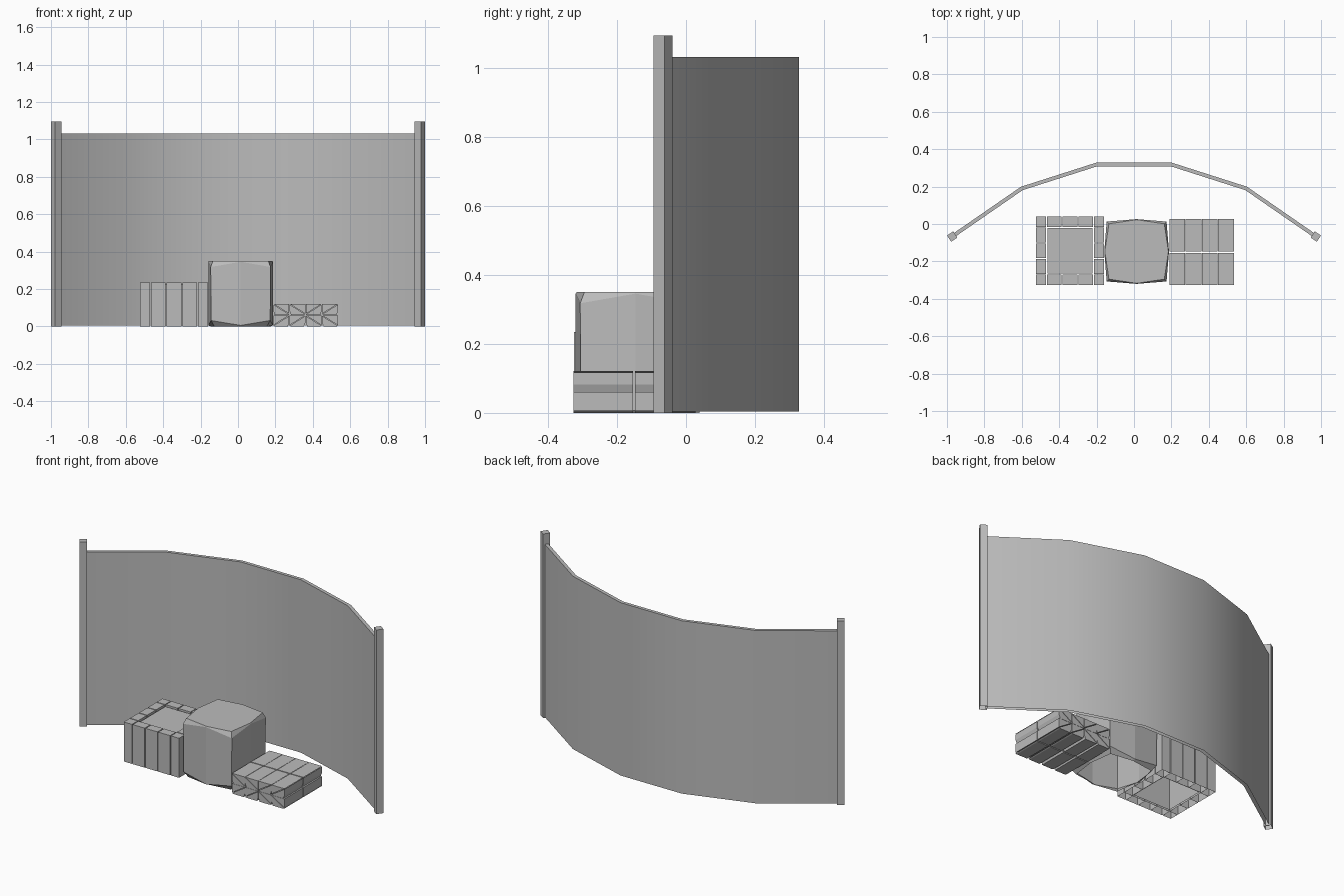
import bpy, bmesh, math
from mathutils import Vector

if "Cube" in bpy.data.objects:
    bpy.data.objects.remove(bpy.data.objects["Cube"])

grey = bpy.data.materials.new("mid_grey")
grey.diffuse_color = (.5, .5, .5, 1)
grey.use_nodes = True
grey.node_tree.nodes["Principled BSDF"].inputs["Base Color"].default_value = grey.diffuse_color


def make(name, bm, smooth=False):
    bmesh.ops.recalc_face_normals(bm, faces=bm.faces)
    me = bpy.data.meshes.new(name)
    bm.to_mesh(me)
    bm.free()
    me.materials.append(grey)
    ob = bpy.data.objects.new(name, me)
    bpy.context.collection.objects.link(ob)
    if smooth:
        bpy.context.view_layer.objects.active = ob
        ob.select_set(True)
        bpy.ops.object.shade_smooth_by_angle(angle=math.radians(30))
        ob.select_set(False)
    return ob


def prism(bm, pts, vec, open_start=False):
    """Extrude a closed 3D polygon along vec."""
    a = [bm.verts.new(p) for p in pts]
    b = [bm.verts.new(Vector(p) + Vector(vec)) for p in pts]
    n = len(a)
    if not open_start:
        bm.faces.new(a)
    bm.faces.new(b)
    for i in range(n):
        j = (i + 1) % n
        bm.faces.new((a[i], a[j], b[j], b[i]))


def box(bm, x0, x1, y0, y1, z0, z1):
    """Box left open underneath."""
    prism(bm, [(x0, y0, z0), (x1, y0, z0), (x1, y1, z0), (x0, y1, z0)],
          (0, 0, z1 - z0), True)


# Curved screen: mitred strip through six points, open underneath
path = [Vector(p) for p in [(-.965, -.062), (-.6, .19), (-.2, .318),
                            (.2, .318), (.6, .19), (.965, -.062)]]
half = 0.01
segn = []
for a, b in zip(path, path[1:]):
    d = (b - a).normalized()
    segn.append(Vector((-d.y, d.x)))
offs = []
for i in range(len(path)):
    n0, n1 = segn[max(i - 1, 0)], segn[min(i, len(segn) - 1)]
    m = (n0 + n1).normalized()
    offs.append(m * half / m.dot(n0))
bm = bmesh.new()
rings = []
for p, o in zip(path, offs):
    f, k = p - o, p + o
    rings.append([bm.verts.new((*q, z)) for q, z in
                  ((k, .004), (k, 1.032), (f, 1.032), (f, .004))])
for r, s in zip(rings, rings[1:]):
    for i in range(3):
        bm.faces.new((r[i], r[i + 1], s[i + 1], s[i]))
bm.faces.new(rings[0])
bm.faces.new(rings[-1])
make("curved_screen", bm, True)

# End posts turned to follow the screen
for side, name in ((-1, "left_post"), (1, "right_post")):
    bm = bmesh.new()
    box(bm, -.02, .02, -.02, .02, 0, 1.095)
    ob = make(name, bm)
    ob.location = (side * .972, -.067, 0)
    ob.rotation_euler.z = -side * math.radians(34.6)

# Planter: a corner post and three boards on each side
cx, cy, h = -.342, -.143, .182
th, gap = .054, .005
step = (2 * h - 2 * th - gap) / 3
spans = [(-h, -h + th)]
for i in range(3):
    u = -h + th + gap + i * step
    spans.append((u, u + step - gap))
bm = bmesh.new()
for k in range(4):
    c, s = round(math.cos(k * math.pi / 2)), round(math.sin(k * math.pi / 2))
    for u0, u1 in spans:
        quad = [(u0, -h), (u1, -h), (u1, -h + th), (u0, -h + th)]
        prism(bm, [(cx + c * u - s * v, cy + s * u + c * v, 0) for u, v in quad],
              (0, 0, .235), True)
make("planter_boards", bm)

# Planter filling, hollow from below
bm = bmesh.new()
box(bm, cx - .121, cx + .121, cy - .121, cy + .121, .004, .227)
make("planter_filling", bm)

# Bulging block: octagonal rings, wide chamfers at the corners only
bm = bmesh.new()
M, C, I = .173, .16, .148


def ring(corner, mid, zc, zm):
    pts = []
    for k in range(4):
        a = k * math.pi / 2
        c, s = math.cos(a), math.sin(a)
        for u, v, z in ((mid, 0, zm), (corner, corner, zc)):
            pts.append(bm.verts.new((.014 + c * u - s * v, -.147 + s * u + c * v, z)))
    return pts


levels = [ring(I - .008, M - .014, 0, 0), ring(C - .002, M, .032, .006),
          ring(C, M, .318, .346), ring(I, M - .003, .35, .35)]
for r, s in zip(levels, levels[1:]):
    for i in range(8):
        j = (i + 1) % 8
        bm.faces.new((r[i], r[j], s[j], s[i]))
bm.faces.new(levels[-1])
make("bulging_block", bm)

# Stacked split timber: wedge pairs, four columns by two layers by two rows
w, ht, g = .0868, .061, .0035
bm = bmesh.new()
for y0, length in ((-.326, .172), (-.148, .175)):
    for layer in range(2):
        for col in range(4):
            x0, z0 = .189 + col * w, layer * ht
            x1, z1 = x0 + w - .002, z0 + ht - .001
            low = [(x0 + .008, z0), (x1 - .008, z0), (x1, z0 + .022),
                   (x1, z1 - g), (x0, z0 + g)]
            top = [(x0, z0 + 2 * g), (x1, z1), (x0, z1)]
            for poly in (low, top):
                if (col // 2 + layer) % 2:
                    poly = [(x0 + x1 - x, z) for x, z in poly]
                prism(bm, [(x, y0, z) for x, z in poly], (0, length, 0))
make("split_timber_stack", bm)
